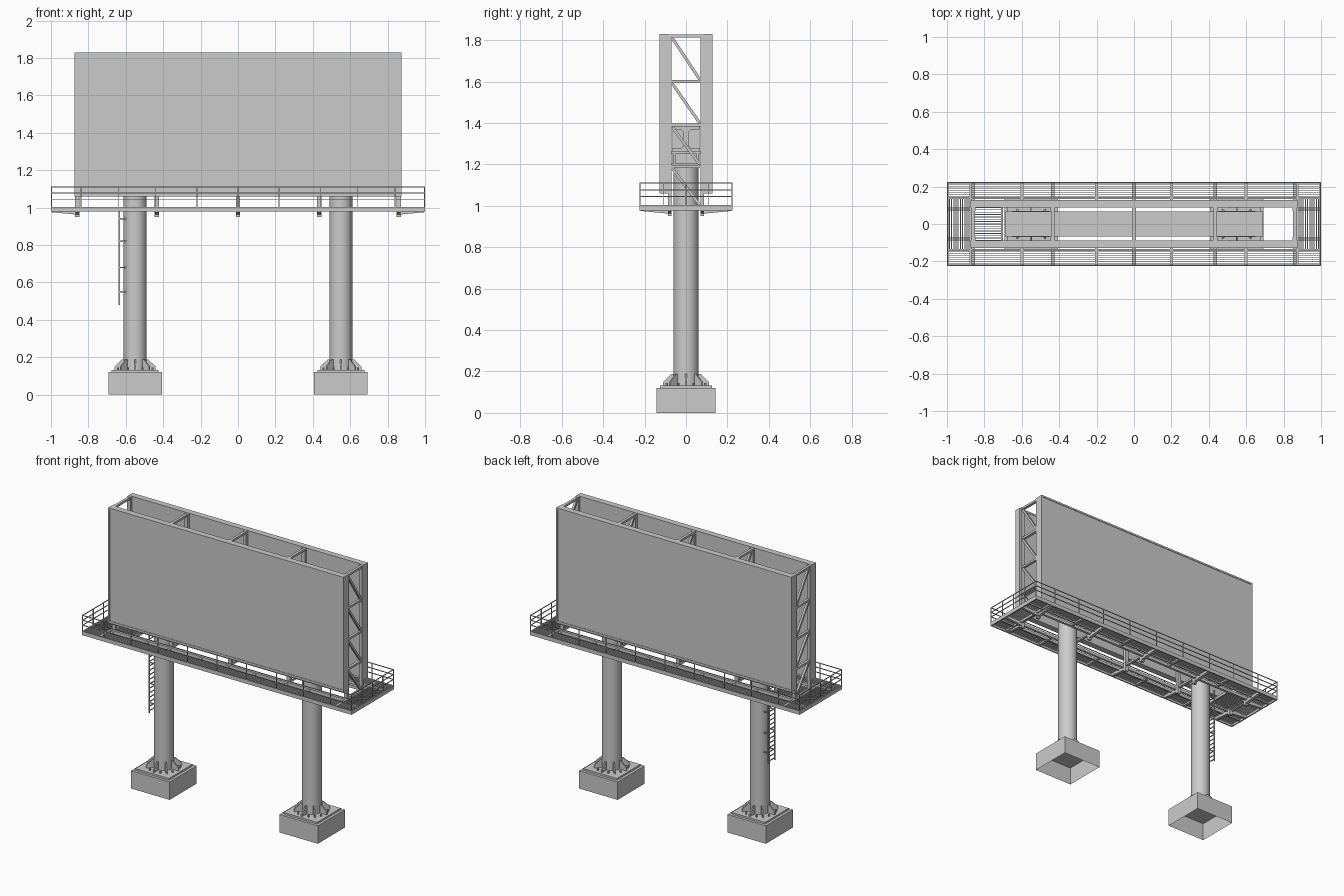
import bpy, bmesh, math
from mathutils import Vector, Matrix

if "Cube" in bpy.data.objects:
    bpy.data.objects.remove(bpy.data.objects["Cube"])


class Part:
    """Collects simple solids into one named object."""
    def __init__(self, name):
        self.name, self.bm = name, bmesh.new()

    def box(self, x0, x1, y0, y1, z0, z1):
        m = Matrix.Translation(((x0 + x1) / 2, (y0 + y1) / 2, (z0 + z1) / 2))
        m = m @ Matrix.Diagonal((abs(x1 - x0), abs(y1 - y0), abs(z1 - z0), 1))
        return bmesh.ops.create_cube(self.bm, size=1, matrix=m)["verts"]

    def bar(self, a, b, w, h=None):
        a, b = Vector(a), Vector(b)
        d = b - a
        m = Matrix.Translation((a + b) / 2) @ d.to_track_quat('Z', 'Y').to_matrix().to_4x4()
        m = m @ Matrix.Diagonal((w, h or w, d.length, 1))
        bmesh.ops.create_cube(self.bm, size=1, matrix=m)

    def cyl(self, x, y, z0, z1, r, n):
        bmesh.ops.create_cone(self.bm, cap_ends=True, segments=n, radius1=r, radius2=r,
                              depth=z1 - z0, matrix=Matrix.Translation((x, y, (z0 + z1) / 2)))

    def prism(self, pts, offset):
        f = self.bm.faces.new([self.bm.verts.new(p) for p in pts])
        r = bmesh.ops.extrude_face_region(self.bm, geom=[f])
        bmesh.ops.translate(self.bm, vec=offset,
                            verts=[v for v in r["geom"] if isinstance(v, bmesh.types.BMVert)])

    def done(self, smooth=False):
        bmesh.ops.recalc_face_normals(self.bm, faces=self.bm.faces)
        me = bpy.data.meshes.new(self.name)
        self.bm.to_mesh(me)
        ob = bpy.data.objects.new(self.name, me)
        bpy.context.collection.objects.link(ob)
        if smooth:
            bpy.ops.object.select_all(action='DESELECT')
            ob.select_set(True)
            bpy.context.view_layer.objects.active = ob
            bpy.ops.object.shade_smooth_by_angle(angle=math.radians(35))


TRUSS_X = (-.86, -.435, 0, .435, .86)
SIDES = (-1, 1)

# Foundations: blocks open underneath
p = Part("foundation_blocks")
for s in SIDES:
    vs = p.box(s*.55 - .143, s*.55 + .143, -.143, .143, 0, .12)
    low = {v for v in vs if v.co.z < .01}
    bmesh.ops.delete(p.bm, geom=[f for f in p.bm.faces if all(v in low for v in f.verts)],
                     context='FACES_ONLY')
p.done()

# Poles
p = Part("poles")
for s in SIDES:
    p.cyl(s*.55, 0, .13, 1.2, .061, 40)
p.done(smooth=True)

# Base plates with radial gussets and anchor bolts
p = Part("pole_base_plates")
for s in SIDES:
    c = Vector((s*.55, 0, 0))
    p.box(c.x - .125, c.x + .125, -.125, .125, .12, .132)
    for i in range(8):
        a = math.tau * i / 8
        d, t = Vector((math.cos(a), math.sin(a), 0)), Vector((-math.sin(a), math.cos(a), 0))
        prof = ((.055, .13), (.11, .13), (.11, .15), (.07, .188), (.055, .188))
        p.prism([c + d*r + Vector((0, 0, z)) - t*.004 for r, z in prof], t*.008)
        a += math.tau / 16
        p.cyl(c.x + .1*math.cos(a), .1*math.sin(a), .13, .145, .006, 6)
p.done()

# Saddles joining poles to the main beam
p = Part("pole_saddles")
for s in SIDES:
    x = s*.55
    p.box(x - .1, x + .1, -.07, .07, 1.19, 1.203)
    p.box(x - .1, x + .1, -.07, .07, 1.25, 1.262)
    for y in SIDES:
        p.box(x - .1, x + .1, y*.05, y*.06, 1.2, 1.255)
    for dx in (-.08, -.03, .03, .08):
        p.box(x + dx - .004, x + dx + .004, -.065, .065, 1.2, 1.375)
p.done()

# Main I-beam
p = Part("main_beam")
half = [(.068, 1.262), (.068, 1.276), (.022, 1.28), (.012, 1.29), (.012, 1.356),
        (.022, 1.366), (.068, 1.37), (.068, 1.384)]
p.prism([(-.69, y, z) for y, z in half] + [(-.69, -y, z) for y, z in reversed(half)], (1.38, 0, 0))
p.done()

# Truss frames between the two faces
p = Part("truss_frames")
levels = (.995, 1.19, 1.39, 1.6, 1.82)
for x in TRUSS_X:
    for s in SIDES:
        p.box(x - .012, x + .012, s*.07, s*.088, .95, 1.828)
    for z in levels:
        p.box(x - .009, x + .009, -.072, .072, z - .007, z + .007)
    for z0, z1 in zip(levels, levels[1:]):
        p.bar((x, -.066, z1 - .01), (x, .066, z0 + .01), .014)
p.done()

# Display faces with raised edge trim
p = Part("display_panels")
q = Part("display_trim")
for s in SIDES:
    p.box(-.868, .868, s*.09, s*.126, 1.062, 1.826)
    for z in (1.06, 1.818):
        q.box(-.873, .873, s*.088, s*.129, z, z + .012)
    for x in SIDES:
        q.box(x*.862, x*.873, s*.088, s*.129, 1.06, 1.83)
p.done()
q.done()

# Walkway frame: perimeter, inner stringers, tapered brackets
p = Part("walkway_frame")
for s in SIDES:
    p.box(-1, 1, s*.217, s*.225, .978, 1.004)
    p.box(-1, 1, s*.135, s*.145, .982, 1.0)
    p.box(-.88, .88, s*.088, s*.104, .98, 1.0)
    p.box(s*.992, s, -.225, .225, .978, 1.004)
    p.box(s*.868, s*.88, -.225, .225, .98, 1.0)
    for x in TRUSS_X:
        p.prism([(x - .01, s*y, z) for y, z in
                 ((.085, .962), (.22, .975), (.22, .99), (.085, .99))], (.02, 0, 0))
    for x in (-.6, -.2, .2, .6):
        p.box(x - .008, x + .008, s*.1, s*.22, .98, .992)
    for y in (-.08, .08):
        p.prism([(s*x, y - .008, z) for x, z in
                 ((.86, .962), (.995, .975), (.995, .99), (.86, .99))], (0, .016, 0))
p.box(-.71, -.7, -.1, .1, .982, 1.0)
p.done()

# Open grating slats
p = Part("walkway_grating")
for s in SIDES:
    for i in range(7):
        y = s*(.149 + .0105*i)
        p.box(-.995, .995, y - .002, y + .002, .99, 1.0)
    for i in range(11):
        x = s*(.888 + .0098*i)
        p.box(x - .002, x + .002, -.138, .138, .99, 1.0)
for i in range(15):
    y = -.088 + .0126*i
    p.box(-.87, -.705, y - .002, y + .002, .99, 1.0)
p.done()

# Guard rails
p = Part("guard_rails")
w = .0022
for s in SIDES:
    for z in (1.044, 1.077, 1.11):
        p.box(-1, 1, s*.222 - w, s*.222 + w, z - w, z + w)
        p.box(s*.997 - w, s*.997 + w, -.222, .222, z - w, z + w)
    for x in (-.997, -.84, -.64, -.44, -.22, 0, .22, .44, .64, .84, .997):
        p.box(x - w, x + w, s*.222 - w, s*.222 + w, 1.0, 1.11)
    for y in (-.11, 0, .11):
        p.box(s*.997 - w, s*.997 + w, y - w, y + w, 1.0, 1.11)
p.done()

# Access ladder on the left pole
p = Part("ladder")
for s in SIDES:
    p.box(-.639, -.631, s*.032, s*.037, .48, 1.0)
    for z in (.55, .68, .82, .94):
        p.box(-.635, -.58, s*.03, s*.035, z - .003, z + .003)
for i in range(17):
    z = .495 + .03*i
    p.bar((-.635, -.034, z), (-.635, .034, z), .005)
p.done()
